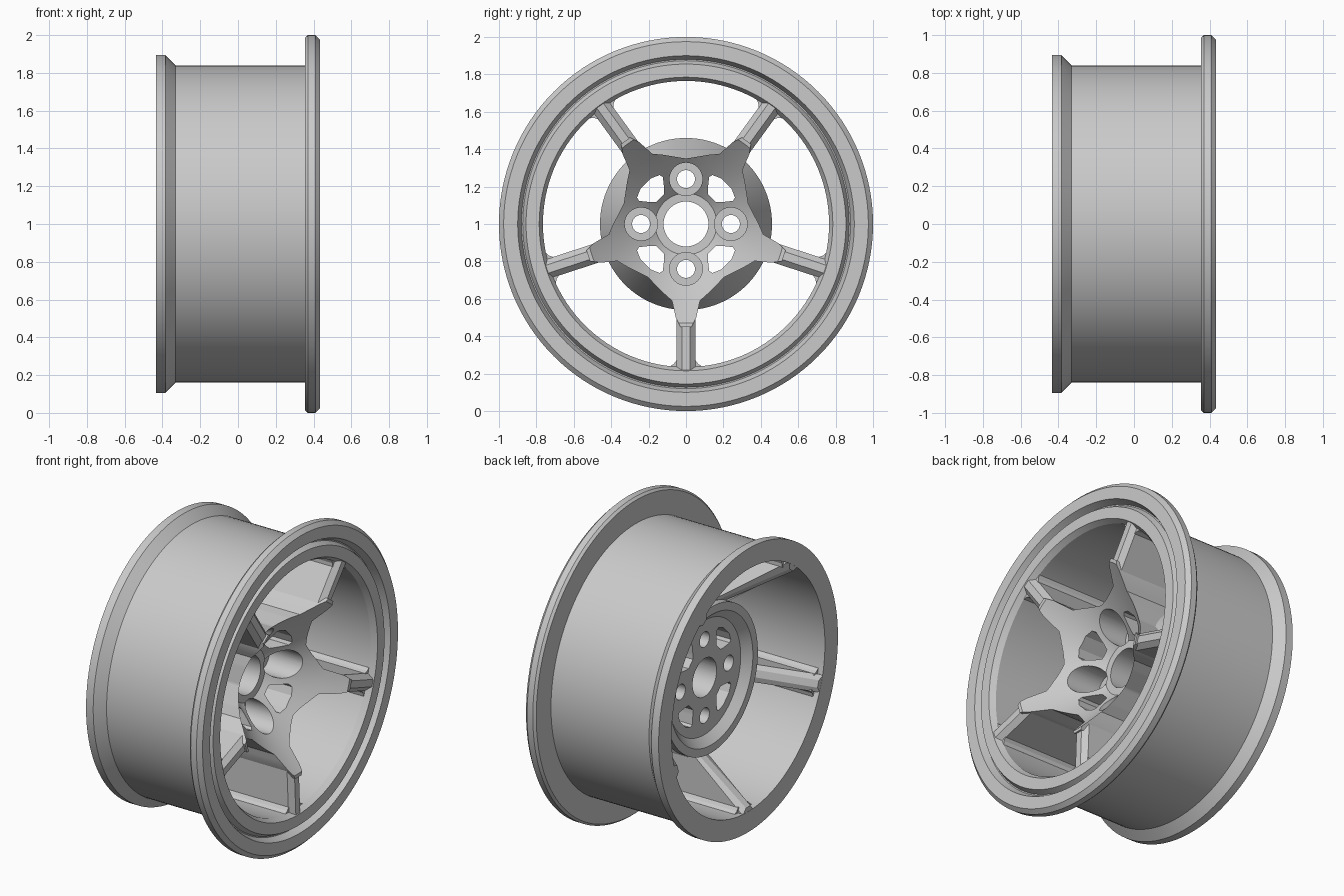
import bpy
import bmesh
from math import pi, sin, cos, radians
from mathutils import Vector, Matrix

cube = bpy.data.objects.get("Cube")
if cube:
    bpy.data.objects.remove(cube, do_unlink=True)

AXLE = Vector((0, 0, 1))
SPOKES = [radians(270 + 72 * i) for i in range(5)]

metal = bpy.data.materials.new("grey_metal")
metal.use_nodes = True
GREY = (0.59, 0.59, 0.59, 1)
metal.diffuse_color = GREY
metal.node_tree.nodes["Principled BSDF"].inputs["Base Color"].default_value = GREY


def finish(name, bm):
    """Turn a bmesh into a linked object."""
    bmesh.ops.remove_doubles(bm, verts=bm.verts, dist=1e-5)
    bmesh.ops.recalc_face_normals(bm, faces=bm.faces)
    mesh = bpy.data.meshes.new(name)
    bm.to_mesh(mesh)
    bm.free()
    mesh.materials.append(metal)
    obj = bpy.data.objects.new(name, mesh)
    bpy.context.collection.objects.link(obj)
    return obj


def revolve(name, profile, steps=128, closed=True):
    """Spin a profile of (radius, x) points around the axle."""
    bm = bmesh.new()
    vs = [bm.verts.new((x, 0, 1 + r)) for r, x in profile]
    es = [bm.edges.new(p) for p in zip(vs, vs[1:])]
    if closed:
        es.append(bm.edges.new((vs[-1], vs[0])))
    bmesh.ops.spin(bm, geom=vs + es, cent=AXLE, axis=(1, 0, 0),
                   angle=2 * pi, steps=steps, use_merge=False)
    return finish(name, bm)


def extruded(points, offset):
    """Solid made by pushing a flat outline along an offset."""
    bm = bmesh.new()
    face = bm.faces.new([bm.verts.new(p) for p in points])
    new = bmesh.ops.extrude_face_region(bm, geom=[face])["geom"]
    bmesh.ops.translate(bm, vec=offset,
                        verts=[v for v in new if isinstance(v, bmesh.types.BMVert)])
    return bm


def prism(name, outline, x0, x1):
    """Extrude a (y, z) outline, measured from the axle, along x."""
    return finish(name, extruded([(x0, y, 1 + z) for y, z in outline], (x1 - x0, 0, 0)))


def turned(points, angle):
    """Rotate (radial, sideways) points to an angle around the axle."""
    c, s = cos(angle), sin(angle)
    return [(r * c - t * s, r * s + t * c) for r, t in points]


def circle(radius, centre=(0, 0), n=40):
    return [(centre[0] + radius * cos(2 * pi * i / n),
             centre[1] + radius * sin(2 * pi * i / n)) for i in range(n)]


def activate(obj):
    bpy.ops.object.select_all(action="DESELECT")
    obj.select_set(True)
    bpy.context.view_layer.objects.active = obj


def combine(obj, other, operation):
    """Apply a boolean and remove the helper."""
    mod = obj.modifiers.new("cut", "BOOLEAN")
    mod.object, mod.operation, mod.solver = other, operation, "EXACT"
    activate(obj)
    bpy.ops.object.modifier_apply(modifier=mod.name)
    bpy.data.objects.remove(other, do_unlink=True)


def smooth(obj):
    activate(obj)
    bpy.ops.object.shade_smooth_by_angle(angle=radians(20))


# Rim: barrel, back flange, front lip with its V groove
rim = revolve("rim", [
    (0.765, -0.435), (0.895, -0.435), (0.895, -0.385), (0.84, -0.33),
    (0.84, 0.355), (0.987, 0.355), (1.0, 0.37), (1.0, 0.41), (0.975, 0.435),
    (0.90, 0.435), (0.88, 0.39), (0.873, 0.39), (0.855, 0.425),
    (0.785, 0.425), (0.765, 0.39)])
smooth(rim)

# Hub: dished star with five points
hub = revolve("hub", [
    (0, -0.05), (0.57, -0.05), (0.57, 0.425), (0.53, 0.42), (0.40, 0.29),
    (0.32, 0.215), (0.24, 0.145), (0.165, 0.075), (0, 0.07)], closed=False)
star = []
for a in SPOKES:
    star += turned([(0.37, -0.12), (0.41, -0.075), (0.50, -0.055), (0.55, -0.03),
                    (0.55, 0.03), (0.50, 0.055), (0.41, 0.075), (0.37, 0.12)], a)
    star += turned([(0.35, 0)], a + radians(36))
combine(hub, prism("star_cutter", star, -0.2, 0.5), "INTERSECT")

# Hub back flange with a recessed mounting face
flange = revolve("flange_helper", [
    (0, -0.13), (0.36, -0.13), (0.41, -0.18), (0.46, -0.18), (0.46, -0.13),
    (0.345, 0.13), (0.25, 0.07), (0, 0)], closed=False)
combine(hub, flange, "UNION")

# Axle bore, bolt pockets, bolt holes and lightening holes
combine(hub, prism("bore_cutter", circle(0.12, n=64), -0.3, 0.5), "DIFFERENCE")
window = [(0.195, -0.03), (0.215, -0.05), (0.265, -0.09), (0.285, -0.085),
          (0.305, -0.04), (0.305, 0.04), (0.285, 0.085), (0.265, 0.09),
          (0.215, 0.05), (0.195, 0.03)]
for i in range(4):
    a = i * pi / 2
    spot = (0.24 * cos(a), 0.24 * sin(a))
    combine(hub, prism("pocket_cutter", circle(0.088, spot), -0.01, 0.5), "DIFFERENCE")
    combine(hub, prism("bolt_cutter", circle(0.048, spot), -0.3, 0.5), "DIFFERENCE")
    combine(hub, prism("window_cutter", turned(window, a + pi / 4), -0.3, 0.5),
            "DIFFERENCE")
smooth(hub)

# Spokes: deep webs running from the hub to the full depth of the barrel
side = [(0.80, 0.42), (0.53, 0.41), (0.37, 0.2), (0.37, 0.0),
        (0.44, -0.04), (0.735, -0.434), (0.80, -0.434)]
for i, a in enumerate(SPOKES):
    bm = extruded([(x, r, -0.052) for r, x in side], (0, 0, 0.104))
    bm.normal_update()
    # chamfer the long front and back edges
    long_edges = [e for e in bm.edges
                  if abs(e.verts[0].co.z - e.verts[1].co.z) < 1e-4
                  and min(v.co.y for v in e.verts) < 0.6
                  and max(v.co.y for v in e.verts) > 0.7]
    bmesh.ops.bevel(bm, geom=long_edges, offset=0.03, segments=1, affect="EDGES")
    bm.transform(Matrix.Translation(AXLE) @ Matrix.Rotation(a, 4, "X"))
    finish(f"spoke_{i + 1}", bm)

# Small fillets where each spoke meets the barrel
for i, a in enumerate(SPOKES):
    for s, hand in ((-1, "right"), (1, "left")):
        outline = turned([(0.775, s * 0.04), (0.775, s * 0.088), (0.76, s * 0.085),
                          (0.748, s * 0.065), (0.73, s * 0.052), (0.73, s * 0.04)], a)
        prism(f"spoke_fillet_{i + 1}_{hand}", outline, -0.40, 0.39)
